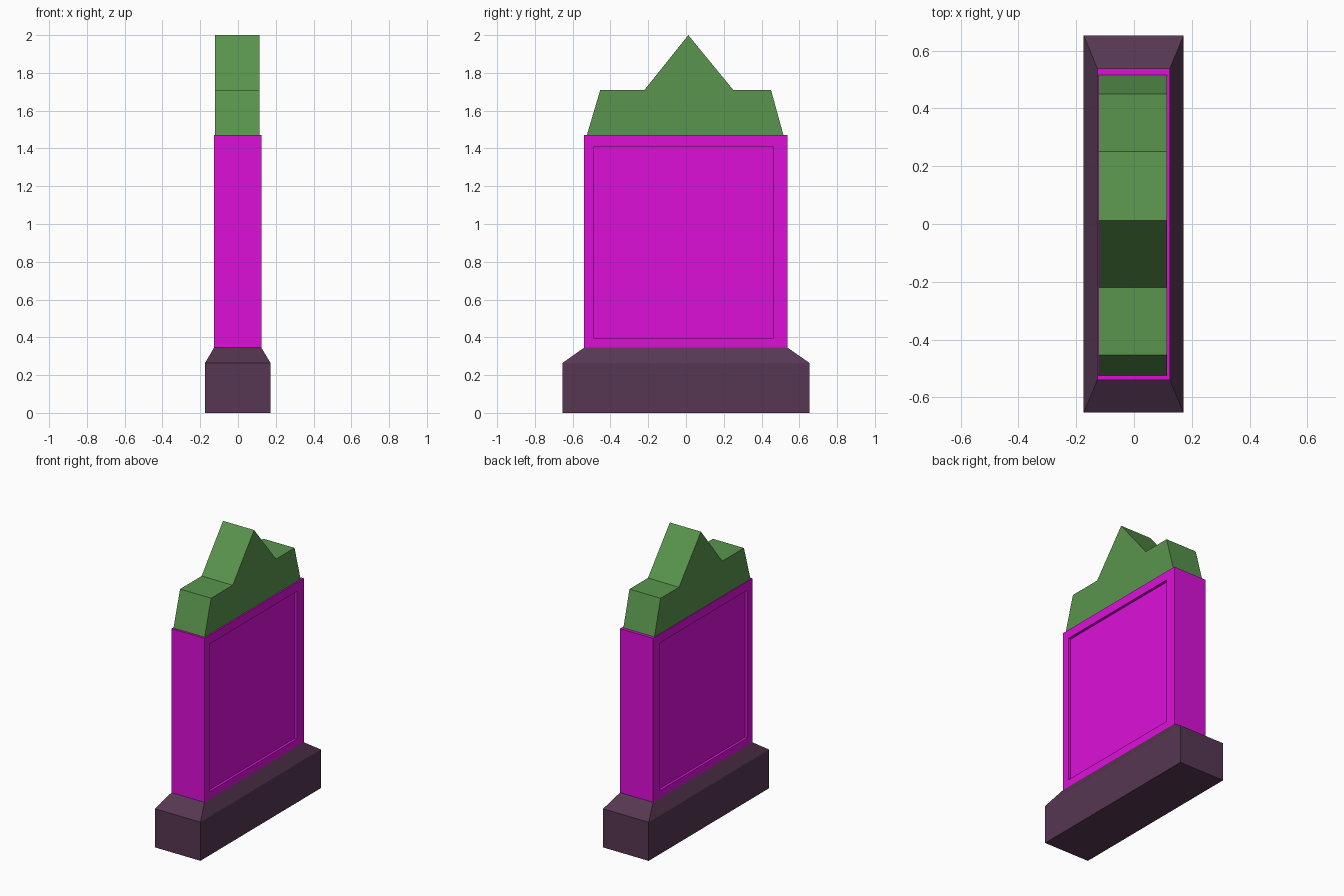
import bpy, bmesh
from mathutils import Vector

if "Cube" in bpy.data.objects:
    bpy.data.objects.remove(bpy.data.objects["Cube"])


def finish(name, bm, color):
    bmesh.ops.recalc_face_normals(bm, faces=bm.faces[:])
    mesh = bpy.data.meshes.new(name)
    bm.to_mesh(mesh)
    bm.free()
    mat = bpy.data.materials.new(name + "_material")
    mat.diffuse_color = (*color, 1)
    mat.use_nodes = True
    mat.node_tree.nodes["Principled BSDF"].inputs["Base Color"].default_value = mat.diffuse_color
    mesh.materials.append(mat)
    obj = bpy.data.objects.new(name, mesh)
    bpy.context.collection.objects.link(obj)
    return obj


def loft(rings):
    """Closed solid through rings of points with equal counts."""
    bm = bmesh.new()
    loops = [[bm.verts.new(p) for p in ring] for ring in rings]
    n = len(loops[0])
    for a, b in zip(loops, loops[1:]):
        for i in range(n):
            j = (i + 1) % n
            bm.faces.new((a[i], a[j], b[j], b[i]))
    bm.faces.new(loops[0][::-1])
    bm.faces.new(loops[-1])
    return bm


def rect(x0, x1, y0, y1, z):
    return [(x0, y0, z), (x1, y0, z), (x1, y1, z), (x0, y1, z)]


# Plinth with sloped shoulder
BODY = (-0.127, 0.124, -0.54, 0.538)
FOOT = (-0.174, 0.172, -0.653, 0.653)
finish("plinth", loft([rect(*FOOT, 0), rect(*FOOT, 0.265), rect(*BODY, 0.345)]),
       (0.095, 0.038, 0.085))

# Slab with a recessed panel on both broad faces
bm = loft([rect(*BODY, 0.345), rect(*BODY, 1.47)])
bmesh.ops.recalc_face_normals(bm, faces=bm.faces[:])
bm.normal_update()
broad = [f for f in bm.faces if abs(f.normal.x) > 0.9]
bmesh.ops.inset_individual(bm, faces=broad, thickness=0.05)
for face in broad:
    for v in face.verts:
        v.co.y = 0.462 if v.co.y > 0 else -0.486
        v.co.z = 1.41 if v.co.z > 0.9 else 0.397
for face in bmesh.ops.extrude_discrete_faces(bm, faces=broad)["faces"]:
    inward = -0.018 if face.calc_center_median().x > 0 else 0.018
    bmesh.ops.translate(bm, verts=face.verts[:], vec=Vector((inward, 0, 0)))
finish("panelled_slab", bm, (0.72, 0.005, 0.69))

# Peaked crown, a profile extruded across the thickness
profile = [(-0.525, 1.47), (0.516, 1.47), (0.45, 1.71), (0.25, 1.71),
           (0.012, 2.0), (-0.22, 1.71), (-0.454, 1.71)]
finish("crown", loft([[(x, y, z) for y, z in profile] for x in (-0.122, 0.114)]),
       (0.1, 0.3, 0.073))
